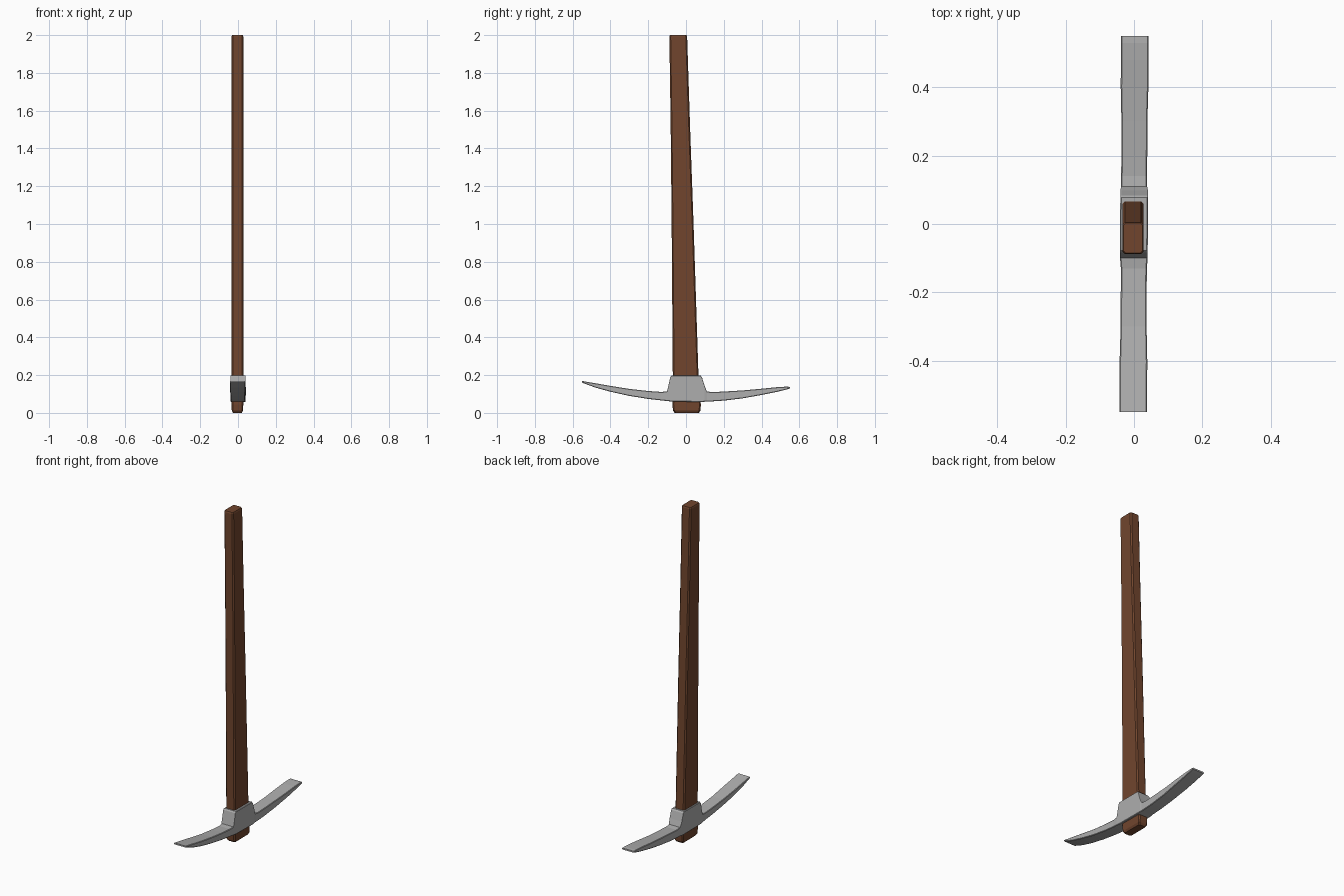
import bpy, bmesh


def material(name, rgb):
    m = bpy.data.materials.new(name)
    m.diffuse_color = (*rgb, 1)
    return m


def finish(bm, name, mat):
    bmesh.ops.recalc_face_normals(bm, faces=bm.faces)
    me = bpy.data.meshes.new(name)
    bm.to_mesh(me)
    bm.free()
    ob = bpy.data.objects.new(name, me)
    me.materials.append(mat)
    bpy.context.collection.objects.link(ob)
    return ob


wood = material("brown wood", (0.165, 0.06, 0.027))
steel = material("grey steel", (0.42, 0.42, 0.42))

# Handle: chamfered rectangular rings, (z, y back, y front, half width)
rings = [(0.0, -0.060, 0.068, 0.023), (0.012, -0.069, 0.076, 0.030),
         (0.045, -0.072, 0.079, 0.031), (0.075, -0.071, 0.074, 0.031),
         (0.20, -0.070, 0.066, 0.031), (0.60, -0.073, 0.053, 0.031),
         (1.0, -0.076, 0.040, 0.031), (1.5, -0.081, 0.022, 0.031),
         (1.992, -0.088, 0.006, 0.031), (2.0, -0.085, 0.003, 0.028)]
bm = bmesh.new()
loops = []
for z, a, b, w in rings:
    c, cx = 0.007, -0.003
    pts = [(-w + c, a), (w - c, a), (w, a + c), (w, b - c),
           (w - c, b), (-w + c, b), (-w, b - c), (-w, a + c)]
    loops.append([bm.verts.new((x + cx, y, z)) for x, y in pts])
for p, q in zip(loops, loops[1:]):
    for i in range(8):
        j = (i + 1) % 8
        bm.faces.new((p[i], p[j], q[j], q[i]))
bm.faces.new(loops[0][::-1])
bm.faces.new(loops[-1])
finish(bm, "handle", wood)

# Pick head: (y, z bottom, z top) stations along the curved blade and socket
stations = [(-0.55, 0.160, 0.169), (-0.48, 0.134, 0.157), (-0.40, 0.112, 0.143),
            (-0.30, 0.090, 0.127), (-0.20, 0.074, 0.116), (-0.13, 0.066, 0.111),
            (-0.10, 0.063, 0.114), (-0.093, 0.062, 0.145), (-0.083, 0.061, 0.190),
            (-0.077, 0.060, 0.198),
            (0.077, 0.058, 0.198), (0.084, 0.058, 0.190), (0.098, 0.059, 0.145),
            (0.110, 0.060, 0.114), (0.14, 0.061, 0.110), (0.20, 0.065, 0.113),
            (0.30, 0.077, 0.119), (0.40, 0.095, 0.128), (0.48, 0.111, 0.136),
            (0.53, 0.123, 0.139), (0.55, 0.129, 0.138)]
bm = bmesh.new()
loops = []
for y, lo, hi in stations:
    w = 0.038 if 0.1 < abs(y) < 0.35 else 0.0405
    s = 0.004 * y
    c = 0.003
    pts = [(-w + c, lo), (w - c, lo), (w, lo + c), (w, hi - c),
           (w - c, hi), (-w + c, hi), (-w, hi - c), (-w, lo + c)]
    loops.append([bm.verts.new((x + s, y, z)) for x, z in pts])
for p, q in zip(loops, loops[1:]):
    for i in range(8):
        j = (i + 1) % 8
        bm.faces.new((p[i], p[j], q[j], q[i]))
bm.faces.new(loops[0])
bm.faces.new(loops[-1][::-1])
finish(bm, "pick_head", steel)
